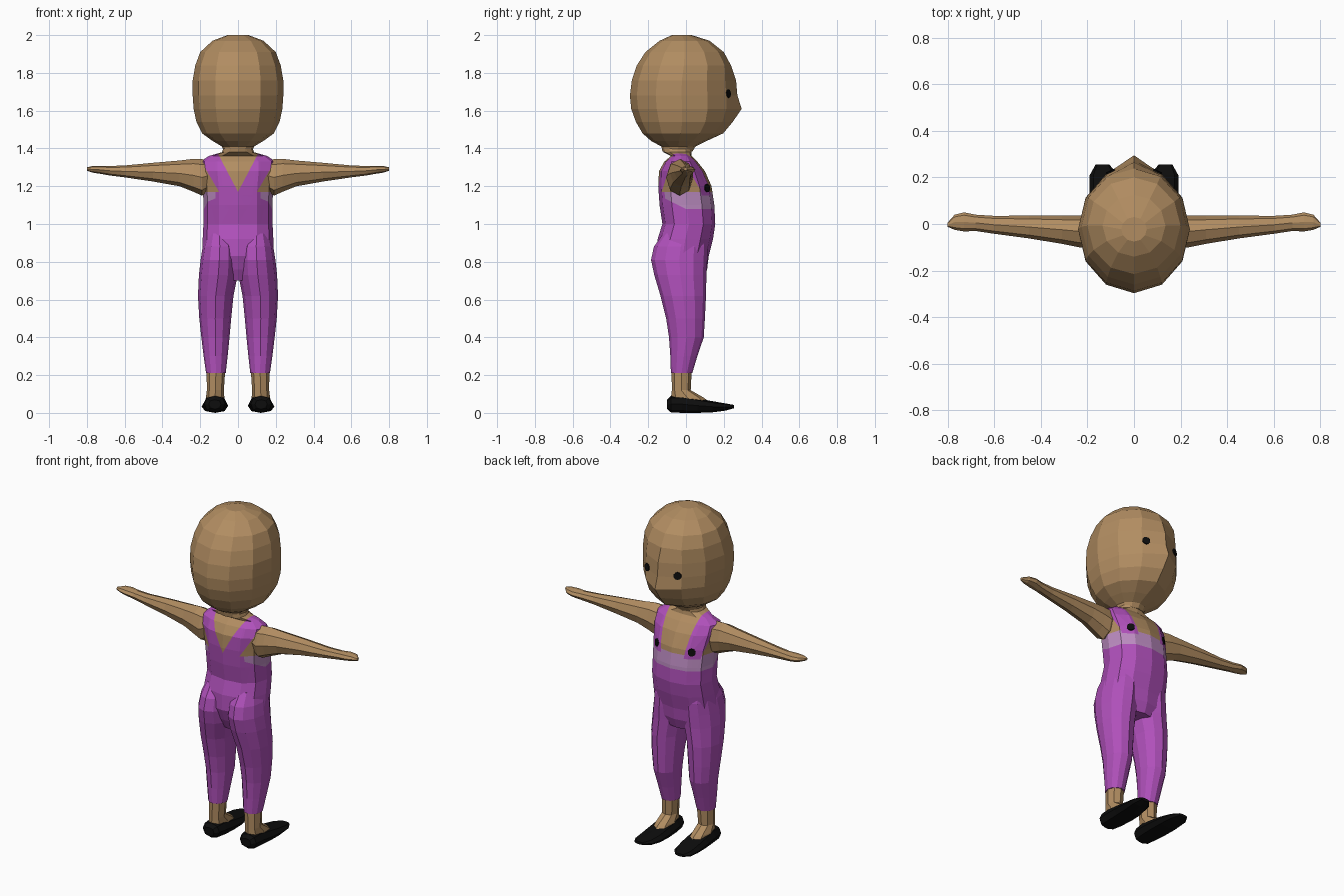
import bpy, bmesh, math
from mathutils import Vector
from mathutils.bvhtree import BVHTree

if "Cube" in bpy.data.objects:
    bpy.data.objects.remove(bpy.data.objects["Cube"])


def material(name, rgb):
    m = bpy.data.materials.new(name)
    m.diffuse_color = (*rgb, 1)
    m.use_nodes = True
    m.node_tree.nodes["Principled BSDF"].inputs["Base Color"].default_value = m.diffuse_color
    return m


SKIN = material("tan skin", (0.44, 0.265, 0.12))
PURPLE = material("purple cloth", (0.43, 0.08, 0.49))
LILAC = material("lilac band", (0.50, 0.26, 0.53))
BLACK = material("black", (0.004, 0.004, 0.004))


def finish(name, bm, mats, mirror=False):
    bmesh.ops.recalc_face_normals(bm, faces=bm.faces)
    me = bpy.data.meshes.new(name)
    bm.to_mesh(me)
    bm.free()
    for m in mats:
        me.materials.append(m)
    ob = bpy.data.objects.new(name, me)
    bpy.context.collection.objects.link(ob)
    if mirror:
        ob.modifiers.new("mirror", 'MIRROR')
    return ob


def loft(axis, rings, n=12, power=2.0):
    """Rings are (position, a min, a max, b min, b max) across the given axis."""
    bm = bmesh.new()
    rows = []
    for p, a0, a1, b0, b1 in rings:
        row = []
        for i in range(n):
            t = 2 * math.pi * i / n
            c, s = math.cos(t), math.sin(t)
            c = math.copysign(abs(c) ** (2 / power), c)
            s = math.copysign(abs(s) ** (2 / power), s)
            a = (a0 + a1) / 2 + c * (a1 - a0) / 2
            b = (b0 + b1) / 2 + s * (b1 - b0) / 2
            row.append(bm.verts.new({'x': (p, a, b), 'y': (a, p, b), 'z': (a, b, p)}[axis]))
        rows.append(row)
    for r, q in zip(rows, rows[1:]):
        for i in range(n):
            j = (i + 1) % n
            bm.faces.new((r[i], r[j], q[j], q[i]))
    bm.faces.new(rows[0])
    bm.faces.new(rows[-1])
    return bm


def sym(rings):
    return [(z, -w, w, b, f) for z, w, b, f in rings]


# head, with a ridge down the face that ends in the nose
bm = loft('z', sym([
    (1.385, .075, -.125, .035), (1.41, .085, -.13, .05), (1.44, .135, -.185, .11),
    (1.48, .19, -.23, .175), (1.54, .22, -.265, .225), (1.61, .235, -.29, .25),
    (1.68, .24, -.297, .25), (1.76, .24, -.287, .243), (1.84, .226, -.26, .238),
    (1.91, .20, -.215, .20), (1.97, .135, -.14, .125), (2.0, .055, -.075, .03)]))
for v in bm.verts:
    if abs(v.co.x) < .001 and v.co.y > .1 and 1.46 < v.co.z < 1.8:
        v.co.y += .045 if abs(v.co.z - 1.61) < .01 else .022
head = finish("head", bm, [SKIN])

# torso, cut along the edges of the bib and straps
bm = loft('z', sym([
    (.70, .10, -.10, .09), (.76, .16, -.13, .112), (.83, .19, -.155, .12),
    (.92, .187, -.15, .143), (1.0, .183, -.125, .155), (1.10, .182, -.14, .15),
    (1.20, .187, -.147, .135), (1.28, .20, -.143, .10), (1.33, .20, -.115, .06),
    (1.36, .155, -.08, .03), (1.38, .085, -.12, .03), (1.41, .075, -.125, .035)]),
    power=2.3)
STRAPS = {"back": ((0, 1.17, .1, 1.36), (.1, 1.17, .2, 1.34)),
          "front": ((.075, 1.15, .105, 1.36), (.155, 1.15, .2, 1.34))}
cuts = [((0, 0, z), (0, 0, 1)) for z in (1.08, 1.15, 1.17)]
cuts += [((0, 0, 1.08), (0, .5, 1)), ((0, -.02, 0), (0, 1, 0))]
for s in (1, -1):
    cuts.append(((s * .12, 0, 0), (1, 0, 0)))
    for pair in STRAPS.values():
        for x0, z0, x1, z1 in pair:
            cuts.append(((s * x0, 0, z0), (z1 - z0, 0, -s * (x1 - x0))))
for co, no in cuts:
    up = [f for f in bm.faces if f.calc_center_median().z > 1.02]
    geom = set(up) | {e for f in up for e in f.edges} | {v for f in up for v in f.verts}
    bmesh.ops.bisect_plane(bm, geom=list(geom), dist=1e-5, plane_co=co,
                           plane_no=Vector(no).normalized())


def on_strap(x, z, side):
    lo, hi = [x0 + (x1 - x0) * (z - z0) / (z1 - z0) for x0, z0, x1, z1 in STRAPS[side]]
    return lo < x < hi


for f in bm.faces:
    c = f.calc_center_median()
    x, y, z = abs(c.x), c.y, c.z
    side = "back" if y < -.02 else "front"
    strap = on_strap(x, z, side) and z < 1.375
    if z > 1.17:
        f.material_index = 1 if strap else 0
    elif z < 1.08 or z + .5 * y < 1.08 or (side == "back" and x < .12):
        f.material_index = 1
    else:
        f.material_index = 1 if strap and z > 1.15 else 2
torso = finish("torso", bm, [SKIN, PURPLE, LILAC])

# arms, from shoulder to tapered hand
finish("arm", loft('x', [
    (.14, -.09, .03, 1.19, 1.335), (.19, -.105, .037, 1.15, 1.343),
    (.235, -.10, .037, 1.17, 1.345), (.31, -.085, .036, 1.20, 1.336),
    (.45, -.062, .036, 1.225, 1.324), (.60, -.042, .035, 1.247, 1.310),
    (.68, -.03, .04, 1.257, 1.307), (.73, -.032, .05, 1.266, 1.308),
    (.77, -.025, .04, 1.272, 1.307), (.80, -.012, .006, 1.282, 1.300)], n=8),
    [SKIN], True)

# trouser legs, including the seat at the back
finish("trouser_leg", loft('z', [
    (.95, .03, .165, -.12, .10), (.88, .006, .187, -.17, .115),
    (.81, .0, .198, -.185, .113), (.73, .002, .207, -.168, .108),
    (.62, .024, .212, -.135, .106), (.50, .036, .205, -.105, .10),
    (.40, .045, .194, -.09, .094), (.30, .055, .182, -.083, .06),
    (.21, .065, .169, -.08, .033)][::-1], n=12), [PURPLE], True)

# ankles and insteps
finish("ankle", loft('z', [
    (.06, .07, .17, -.08, .12), (.08, .072, .17, -.08, .095), (.12, .075, .165, -.075, .025),
    (.22, .068, .166, -.076, .03)], n=8), [SKIN], True)

# shoes, with slightly pointed toes
finish("shoe", loft('y', [
    (-.10, .09, .155, .02, .07), (-.08, .068, .178, .003, .09), (-.02, .058, .184, 0, .092),
    (.06, .053, .19, 0, .077), (.14, .055, .192, .003, .062),
    (.21, .07, .19, .012, .05), (.255, .105, .165, .025, .042)], n=8, power=2.4),
    [BLACK], True)


def disc(name, target, x, z, radius):
    """Thin round plate laid on the face side of the target surface."""
    me = target.data
    tree = BVHTree.FromPolygons([v.co for v in me.vertices], [p.vertices for p in me.polygons])
    hit, normal, _, _ = tree.ray_cast(Vector((x, 1, z)), Vector((0, -1, 0)))
    if normal.y < 0:
        normal = -normal
    bm = bmesh.new()
    bmesh.ops.create_cone(bm, cap_ends=True, segments=10, radius1=radius,
                          radius2=radius, depth=.009)
    rot = normal.to_track_quat('Z', 'Y').to_matrix()
    for v in bm.verts:
        v.co = rot @ v.co + hit + normal * .002
    finish(name, bm, [BLACK], True)


# eyes and bib buttons
disc("eye", head, .10, 1.69, .022)
disc("button", torso, .115, 1.19, .022)
